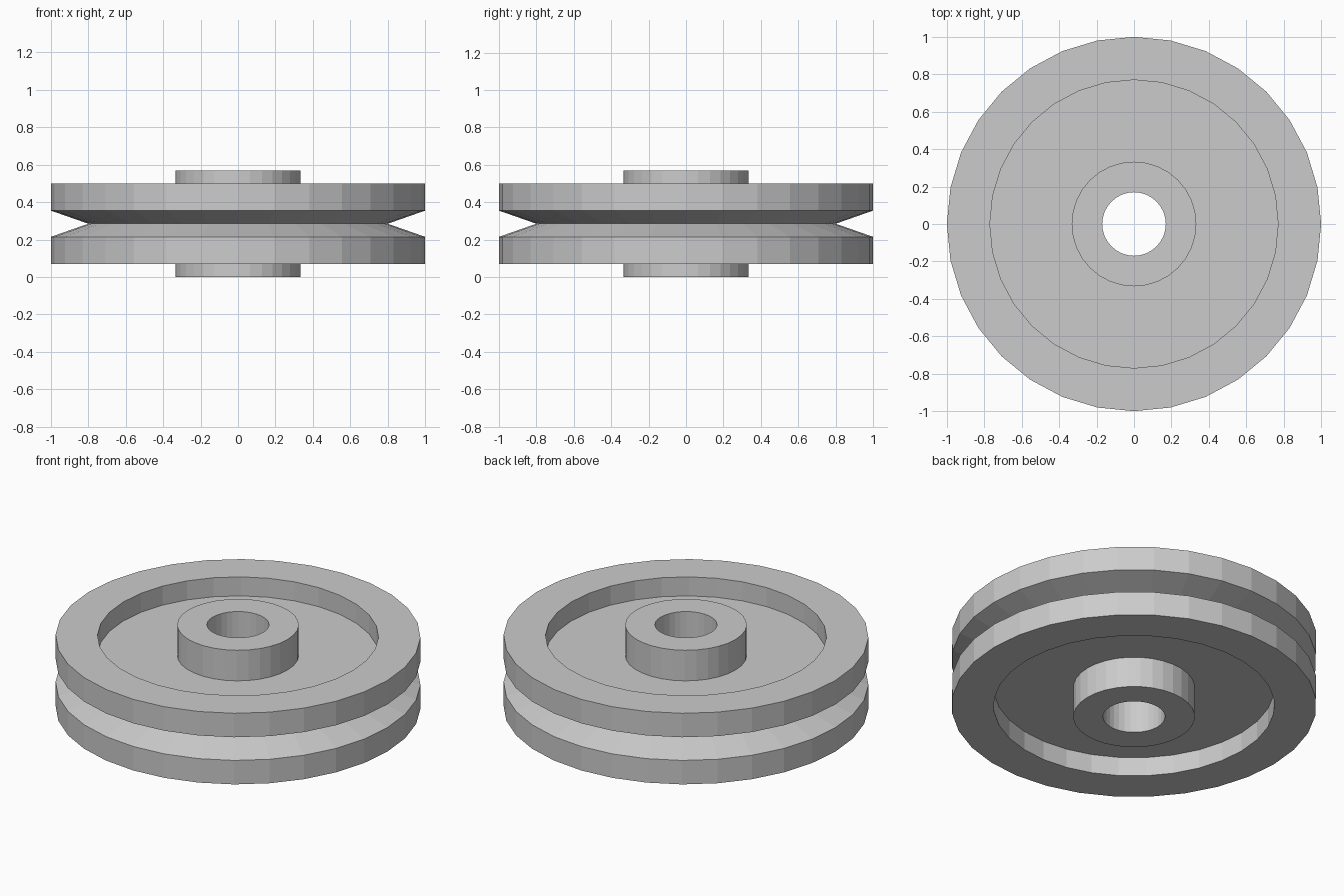
import bpy, bmesh, math

if "Cube" in bpy.data.objects:
    bpy.data.objects.remove(bpy.data.objects["Cube"])

SIDES = 32
MID = 0.285  # height of the wheel's mirror plane


def lathe(name, profile):
    """Revolve a closed (radius, z) profile around the z axis with flat faces."""
    bm = bmesh.new()
    rings = []
    for i in range(SIDES):
        a = 2 * math.pi * i / SIDES
        rings.append([bm.verts.new((r * math.cos(a), r * math.sin(a), z))
                      for r, z in profile])
    n = len(profile)
    for i in range(SIDES):
        p, q = rings[i], rings[(i + 1) % SIDES]
        for j in range(n):
            k = (j + 1) % n
            bm.faces.new((p[j], q[j], q[k], p[k]))
    bmesh.ops.recalc_face_normals(bm, faces=bm.faces)
    mesh = bpy.data.meshes.new(name)
    bm.to_mesh(mesh)
    bm.free()
    obj = bpy.data.objects.new(name, mesh)
    bpy.context.collection.objects.link(obj)
    return obj


# Upper half of the section, as (radius, height above mid plane):
# groove bottom, groove lip, rim, recess, hub, bore
upper = [(0.80, 0.0), (1.0, 0.07), (1.0, 0.215), (0.77, 0.215),
         (0.77, 0.10), (0.333, 0.10), (0.333, 0.285), (0.17, 0.285)]

# Mirror the half section (the groove bottom point is shared)
lower = [(r, -h) for r, h in reversed(upper[1:])]
lathe("grooved_pulley_wheel", [(r, MID + h) for r, h in upper + lower])
